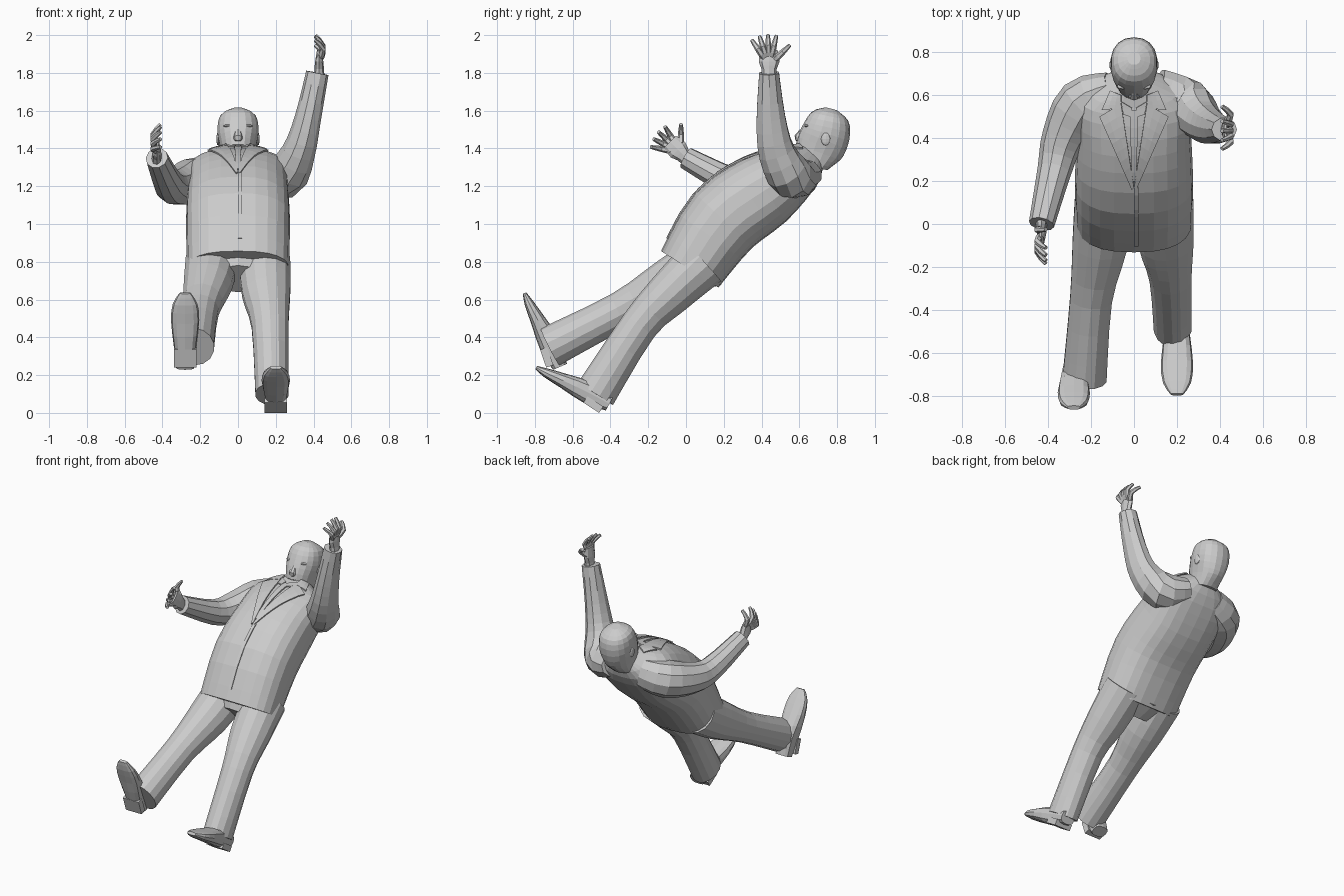
import bpy, bmesh, math
from mathutils import Vector, Matrix
from mathutils.bvhtree import BVHTree

if "Cube" in bpy.data.objects:
    bpy.data.objects.remove(bpy.data.objects["Cube"])

GREY = (0.6, 0.6, 0.6, 1)
grey = bpy.data.materials.new("plain grey")
grey.use_nodes = True
grey.diffuse_color = GREY
grey.node_tree.nodes["Principled BSDF"].inputs["Base Color"].default_value = GREY


def finish(name, bm, placement=None):
    """Turn a bmesh into a named grey object, placed by an optional matrix."""
    if placement:
        bmesh.ops.transform(bm, matrix=placement, verts=bm.verts)
    bmesh.ops.recalc_face_normals(bm, faces=bm.faces)
    mesh = bpy.data.meshes.new(name)
    bm.to_mesh(mesh)
    bm.free()
    mesh.materials.append(grey)
    part = bpy.data.objects.new(name, mesh)
    bpy.context.collection.objects.link(part)
    return part


def smooth_path(keys, steps):
    """Catmull-Rom interpolation through the key stations."""
    keys = [Vector(key) for key in keys]
    padded = [keys[0]] + keys + [keys[-1]]
    path = []
    for before, start, end, after in zip(padded, padded[1:], padded[2:], padded[3:]):
        slope_in, slope_out = (end - before) / 2, (after - start) / 2
        for step in range(steps):
            t = step / steps
            ease = t * t * (3 - 2 * t)
            path.append(start.lerp(end, ease) + slope_in * t * (1 - t) ** 2
                        - slope_out * t * t * (1 - t))
    return path + [keys[-1]]


def squash(value, power):
    return math.copysign(abs(value) ** power, value)


def loft(bm, keys, sides=12, steps=3, power=1.0, across=(1, 0, 0)):
    """Capped tube through stations of x, y, z, half width, half depth."""
    path = smooth_path(keys, steps)
    points = [Vector(station[:3]) for station in path]
    loops = []
    for i, station in enumerate(path):
        tangent = (points[min(i + 1, len(points) - 1)] - points[max(i - 1, 0)]).normalized()
        wide = Vector(across)
        wide = (wide - tangent * wide.dot(tangent)).normalized()
        deep = tangent.cross(wide)
        loop = []
        for side in range(sides):
            angle = math.tau * side / sides
            offset = (wide * station[3] * squash(math.sin(angle), power)
                      + deep * station[4] * squash(math.cos(angle), power))
            loop.append(bm.verts.new(points[i] + offset))
        loops.append(loop)
    for low, high in zip(loops, loops[1:]):
        for side in range(sides):
            following = (side + 1) % sides
            bm.faces.new((low[side], low[following], high[following], high[side]))
    bm.faces.new(loops[0])
    bm.faces.new(loops[-1])


def lofted_part(name, keys, **options):
    bm = bmesh.new()
    loft(bm, keys, **options)
    return finish(name, bm)


def ball(name, centre, size):
    bm = bmesh.new()
    bmesh.ops.create_uvsphere(bm, u_segments=8, v_segments=6, radius=1)
    finish(name, bm, Matrix.LocRotScale(Vector(centre), None, Vector(size)))


# Jacket body, hem to collar
jacket = lofted_part("jacket", [
    (0, .02, .76, .27, .18), (0, .2, 1.02, .275, .21), (0, .42, 1.18, .265, .2),
    (0, .59, 1.29, .25, .14), (0, .67, 1.37, .09, .08)], sides=24, power=.8)

# Trousers
lofted_part("trouser_seat", [(0, .07, .8, .23, .17), (0, -.02, .71, .14, .1)])
lofted_part("left_trouser_leg", [
    (.14, .09, .8, .14, .14), (.15, -.09, .63, .13, .12),
    (.17, -.25, .46, .1, .1), (.18, -.48, .1, .09, .11)], sides=14)
lofted_part("right_trouser_leg", [
    (-.14, .09, .8, .14, .14), (-.16, -.1, .68, .13, .13),
    (-.2, -.35, .54, .1, .1), (-.23, -.72, .35, .105, .11)], sides=14)

# Sleeves, inside the shoulder to cuff
lofted_part("left_sleeve", [
    (.1, .63, 1.27, .1, .08), (.24, .56, 1.25, .12, .12), (.32, .48, 1.38, .1, .09),
    (.37, .45, 1.56, .08, .07), (.42, .44, 1.8, .055, .06)], sides=10, across=(0, 1, 0))
lofted_part("right_sleeve", [
    (-.1, .63, 1.27, .1, .08), (-.24, .56, 1.23, .12, .12), (-.33, .4, 1.2, .1, .1),
    (-.37, .25, 1.22, .08, .08), (-.43, 0, 1.35, .06, .06)], sides=10, across=(0, 0, 1))


def shoe(side, heel, tilt):
    """Shoe with its heel corner at the given point, toe raised by tilt degrees."""
    placement = Matrix.Translation(heel) @ Matrix.Rotation(math.radians(-tilt), 4, "X")
    upper = bmesh.new()
    loft(upper, [(0, .02, .07, .05, .04), (0, -.1, .06, .06, .06),
                 (0, -.25, .04, .075, .04), (0, -.35, .025, .065, .025),
                 (0, -.41, .02, .03, .01)], power=.7, steps=2)
    finish(side + "_shoe", upper, placement)
    block = bmesh.new()
    bmesh.ops.create_cube(block, size=.1)
    stand = Matrix.LocRotScale(Vector((0, -.05, .02)), None, Vector((1.2, 1, .4)))
    finish(side + "_shoe_heel", block, placement @ stand)


shoe("left", (.2, -.46, 0), 33)
shoe("right", (-.28, -.74, .24), 71)


def hand(side, wrist, turn, outward):
    """Open hand fanned in its own upright plane, palm facing inward."""
    bm = bmesh.new()
    loft(bm, [(0, 0, -.04, .03, .04), (0, 0, .02, .025, .04),
              (0, 0, .06, .022, .055), (0, 0, .12, .012, .045)], sides=8, steps=2)

    def digit(angle, reach):
        ray = Vector((0, math.sin(angle), math.cos(angle)))
        stations = []
        for part, bend, radius in ((.3, 0, .018), (.65, .02, .016), (1, -.02, .01)):
            spot = Vector((outward * bend, 0, .04)) + ray * reach * part
            stations.append((*spot, radius, radius))
        loft(bm, stations, sides=6, steps=2)

    for finger in range(4):
        digit(.28 * finger - .6, .16)
    digit(.8, .15)
    finish(side + "_hand", bm, Matrix.Translation(wrist) @ Matrix.Rotation(math.radians(turn), 4, "X"))


hand("left", (.43, .44, 1.8), 0, 1)
hand("right", (-.43, 0, 1.35), 45, -1)

# Head, neck upward to crown
lofted_part("head", [
    (0, .68, 1.3, .08, .07), (0, .7, 1.38, .09, .125), (0, .74, 1.48, .11, .13),
    (0, .76, 1.57, .095, .1), (0, .77, 1.61, .03, .03)], sides=18, power=.9)
lofted_part("nose", [(0, .63, 1.51, .01, .01), (0, .595, 1.46, .025, .022),
                     (0, .6, 1.44, .02, .01)], sides=8, steps=2)
ball("upper_lip", (0, .6, 1.42), (.04, .02, .007))
ball("lower_lip", (0, .6, 1.407), (.03, .02, .008))
ball("chin", (0, .61, 1.38), (.05, .03, .02))
for side, sign in (("left", 1), ("right", -1)):
    ball(side + "_ear", (sign * .105, .74, 1.45), (.01, .025, .035))
    ball(side + "_eye", (sign * .04, .635, 1.49), (.016, .014, .01))
    ball(side + "_brow", (sign * .045, .64, 1.52), (.035, .015, .008))

# Cloth plates draped over the jacket front
bm = bmesh.new()
bm.from_mesh(jacket.data)
surface = BVHTree.FromBMesh(bm)
bm.free()


def plate(name, inner, outer, lift, rows=8, columns=3):
    """Thin strip between two straight edges given as x, y end points."""
    inner, outer = ([Vector(end) for end in edge] for edge in (inner, outer))
    bm = bmesh.new()
    grid = []
    for row in range(rows + 1):
        a, b = (edge[0].lerp(edge[1], row / rows) for edge in (inner, outer))
        line = []
        for column in range(columns + 1):
            spot = a.lerp(b, column / columns)
            hit = surface.ray_cast(Vector((*spot, 3)), Vector((0, 0, -1)))[0]
            line.append(bm.verts.new(hit + Vector((0, 0, lift))))
        grid.append(line)
    for low, high in zip(grid, grid[1:]):
        for column in range(columns):
            bm.faces.new((low[column], low[column + 1], high[column + 1], high[column]))
    part = finish(name, bm)
    thickness = part.modifiers.new("thickness", "SOLIDIFY")
    thickness.thickness = .009
    thickness.offset = 0


for side, sign in (("left", 1), ("right", -1)):
    plate(side + "_lapel", [(sign * .06, .56), (0, .17)], [(sign * .16, .5), (sign * .01, .16)], .008)
    plate(side + "_collar", [(sign * .06, .6), (sign * .06, .54)],
          [(sign * .11, .62), (sign * .15, .53)], .01, rows=4)
    plate(side + "_shirt_collar", [(sign * .01, .54), (sign * .02, .5)],
          [(sign * .06, .57), (sign * .05, .51)], .007, rows=3)
plate("tie", [(-.02, .53), (-.01, .2)], [(.02, .53), (.01, .2)], .005)
plate("jacket_front_edge", [(0, .17), (0, -.1)], [(.02, .17), (.02, -.1)], .004, columns=1)
